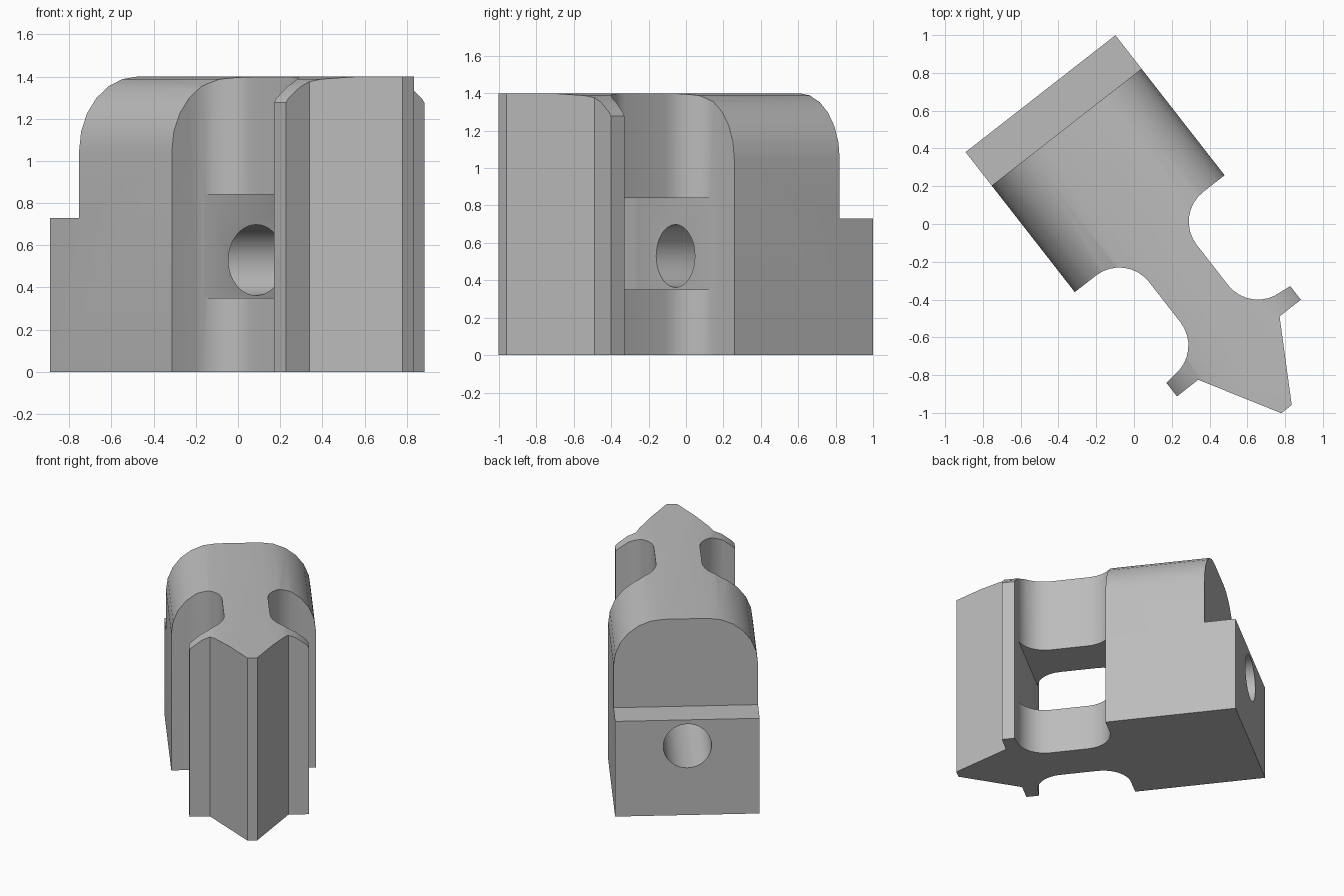
import bpy, bmesh
from math import radians, sin, cos, pi
from mathutils import Vector, Matrix

cube = bpy.data.objects.get("Cube")
if cube:
    bpy.data.objects.remove(cube, do_unlink=True)

grey = bpy.data.materials.new("plain grey")
grey.use_nodes = True
grey.diffuse_color = (0.5, 0.5, 0.5, 1)
grey.node_tree.nodes["Principled BSDF"].inputs["Base Color"].default_value = (0.5, 0.5, 0.5, 1)

HEIGHT = 1.4
HALF = 0.503


def arc(cx, cy, r, start, end, steps):
    """Points on a circle from start to end, in degrees."""
    angles = [radians(start + (end - start) * i / steps) for i in range(steps + 1)]
    return [(cx + r * cos(a), cy + r * sin(a)) for a in angles]


def mirrored(half):
    """Close a half outline by mirroring it in its first coordinate."""
    return half + [(-x, y) for x, y in reversed(half)]


def prism(name, outline, to_3d, sweep):
    """Sweep a flat outline along a vector."""
    bm = bmesh.new()
    face = bm.faces.new([bm.verts.new(to_3d(a, b)) for a, b in outline])
    moved = bmesh.ops.extrude_face_region(bm, geom=[face])
    verts = [v for v in moved["geom"] if isinstance(v, bmesh.types.BMVert)]
    bmesh.ops.translate(bm, verts=verts, vec=Vector(sweep))
    bmesh.ops.recalc_face_normals(bm, faces=bm.faces)
    mesh = bpy.data.meshes.new(name)
    bm.to_mesh(mesh)
    bm.free()
    obj = bpy.data.objects.new(name, mesh)
    bpy.context.collection.objects.link(obj)
    mesh.materials.append(grey)
    return obj


def box(name, half_width, near, far, low, high):
    """Box across the block, from near to far along its length."""
    outline = [(-half_width, near), (half_width, near), (half_width, far), (-half_width, far)]
    return prism(name, outline, lambda w, s: (w, -s, low), (0, 0, high - low))


def carve(target, cutter, operation):
    """Apply a boolean and remove its cutter."""
    cutter.hide_render = True
    mod = target.modifiers.new(cutter.name, "BOOLEAN")
    mod.operation = operation
    mod.solver = "EXACT"
    mod.object = cutter
    bpy.context.view_layer.objects.active = target
    bpy.ops.object.modifier_apply(modifier=mod.name)
    bpy.data.objects.remove(cutter, do_unlink=True)


# Plan outline: wide body, filleted neck, flanged head and blunt tip
plan = [(0.55, 0), (0.55, 0.94)]
plan += [(w, s) for w, s in arc(0.36, 1.14, 0.2, -90, -180, 8)]
plan += [(w, s) for w, s in arc(0.36, 1.41, 0.2, 180, 90, 8)]
plan += [(0.416, 1.617), (0.416, 1.708), (0.273, 1.708), (0.035, 2.118)]
block = prism("wedge_block", mirrored(plan), lambda w, s: (w, -s, 0), (0, 0, HEIGHT))

# Rounded top along the whole length
section = [(HALF, -0.1)] + arc(HALF - 0.35, HEIGHT - 0.35, 0.35, 0, 90, 6)
carve(block, prism("rounded_section", mirrored(section),
                   lambda w, z: (w, 0.1, z), (0, -2.4, 0)), "INTERSECT")

# Low ledge at the back
carve(block, box("ledge_cut", 0.7, -0.2, 0.225, 0.73, 1.6), "DIFFERENCE")

# Window across the neck
carve(block, box("neck_window", 0.7, 0.946, 1.606, 0.35, 0.84), "DIFFERENCE")

# Round bore from the back face to the window
carve(block, prism("bore", arc(0, 0.53, 0.168, 0, 351, 39),
                   lambda w, z: (w, 0.1, z), (0, -1.3, 0)), "DIFFERENCE")

# Turn the block on its diagonal
turn = Matrix.Translation((-0.495, 0.69, 0)) @ Matrix.Rotation(radians(37.95), 4, "Z")
block.data.transform(turn)

bpy.ops.object.select_all(action="DESELECT")
block.select_set(True)
bpy.context.view_layer.objects.active = block
bpy.ops.object.shade_smooth_by_angle(angle=radians(30))
